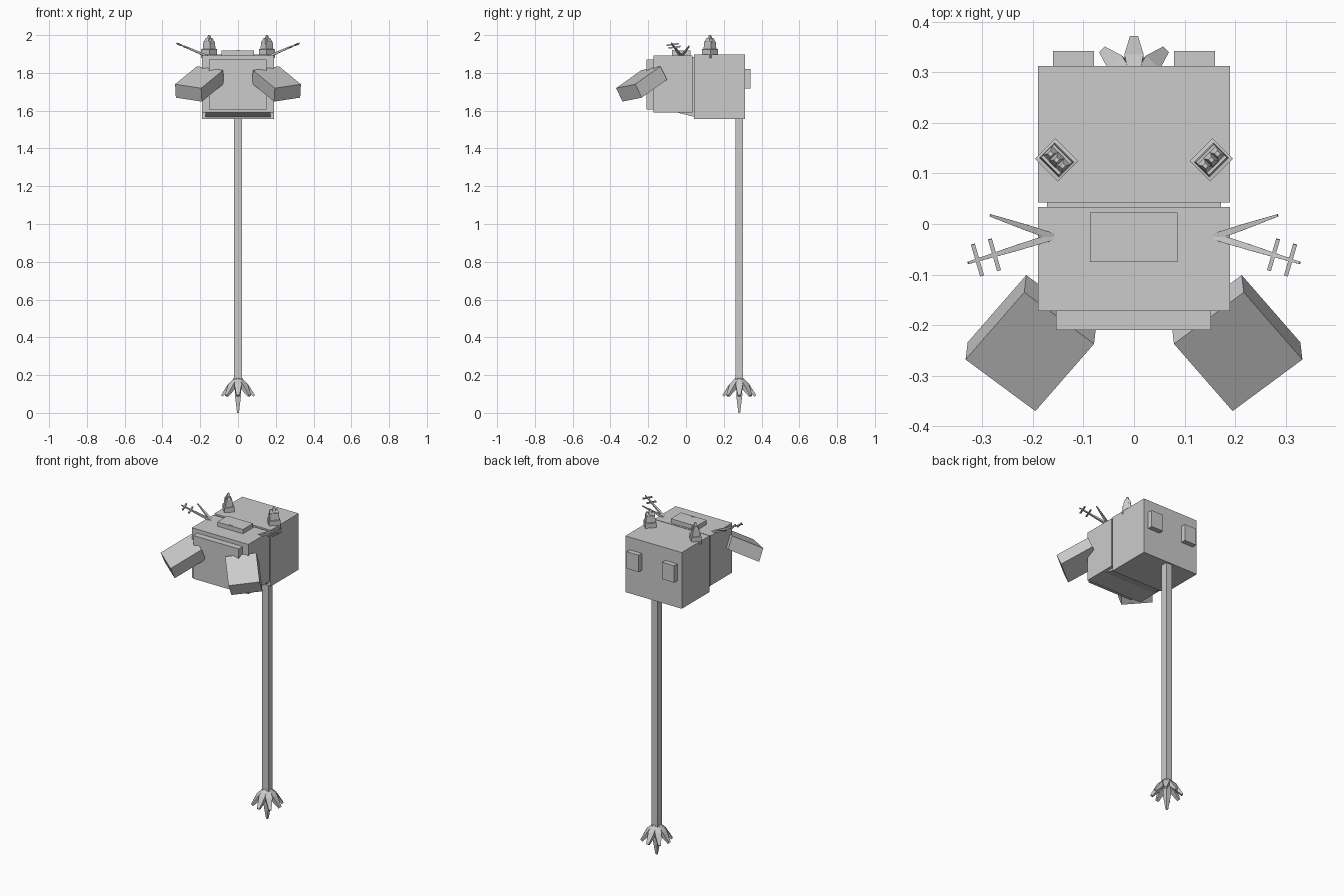
import bpy
import bmesh
import math
from mathutils import Vector, Matrix, Quaternion

cube = bpy.data.objects.get("Cube")
if cube:
    bpy.data.objects.remove(cube, do_unlink=True)

# One plain grey for everything
grey = bpy.data.materials.new("plain_grey")
grey.use_nodes = True
grey.diffuse_color = (0.6, 0.6, 0.6, 1)
shader = next(n for n in grey.node_tree.nodes if n.type == "BSDF_PRINCIPLED")
shader.inputs["Base Color"].default_value = (0.6, 0.6, 0.6, 1)


def finish(name, bm):
    bmesh.ops.recalc_face_normals(bm, faces=bm.faces)
    mesh = bpy.data.meshes.new(name)
    bm.to_mesh(mesh)
    bm.free()
    mesh.materials.append(grey)
    obj = bpy.data.objects.new(name, mesh)
    bpy.context.collection.objects.link(obj)
    return obj


def box(name, x, y, z):
    """Box from (low, high) ranges on each axis."""
    size = Vector((x[1] - x[0], y[1] - y[0], z[1] - z[0]))
    centre = Vector((x[0] + x[1], y[0] + y[1], z[0] + z[1])) / 2
    bm = bmesh.new()
    bmesh.ops.create_cube(bm, size=1, matrix=Matrix.Translation(centre) @ Matrix.Diagonal(size).to_4x4())
    return finish(name, bm)


def loft(name, start, end, stations, spin=0.0):
    """Four-sided bar along a line; stations are (fraction, half width, half depth)."""
    start, end = Vector(start), Vector(end)
    axis = end - start
    turn = axis.to_track_quat("Z", "Y") if axis.xy.length > 0.001 else Quaternion()
    turn = turn @ Quaternion((0, 0, 1), spin)
    bm = bmesh.new()
    rings = []
    for t, w, d in stations:
        ring = [(w, d), (-w, d), (-w, -d), (w, -d)]
        rings.append([bm.verts.new(start + axis * t + turn @ Vector((a, b, 0))) for a, b in ring])
    for low, high in zip(rings, rings[1:]):
        for i in range(4):
            j = (i + 1) % 4
            bm.faces.new((low[i], low[j], high[j], high[i]))
    bm.faces.new(rings[0])
    bm.faces.new(rings[-1])
    return finish(name, bm)


# Body and head blocks
box("rear_body", (-0.19, 0.19), (0.043, 0.312), (1.555, 1.897))
box("front_body", (-0.19, 0.19), (-0.172, 0.034), (1.59, 1.893))
box("body_joint", (-0.172, 0.172), (0.03, 0.05), (1.58, 1.885))
box("face_plate", (-0.154, 0.152), (-0.21, -0.17), (1.607, 1.87))
box("top_plate", (-0.087, 0.086), (-0.075, 0.023), (1.89, 1.919))
box("top_plate_catch", (-0.011, 0.011), (-0.071, -0.065), (1.915, 1.921))

# Sloping wedge under the joint
wedge = box("belly_wedge", (-0.172, 0.172), (-0.045, 0.046), (1.567, 1.60))
for v in wedge.data.vertices:
    if v.co.y < 0 and v.co.z < 1.58:
        v.co.z = 1.59

# Tail pole with a burst of blunt prongs
box("tail_pole", (-0.021, 0.021), (0.261, 0.303), (0.17, 1.56))
hub = Vector((0, 0.282, 0.185))
for i in range(8):
    a = i * math.pi / 4
    out = Vector((math.cos(a), math.sin(a), 0))
    loft(f"tail_prong_{i + 1}", hub + out * 0.008, hub + out * 0.085 - Vector((0, 0, 0.095)),
         [(0, 0.01, 0.008), (0.45, 0.019, 0.014), (1, 0.008, 0.006)])
loft("tail_spike", hub, (hub.x, hub.y, 0), [(0, 0.014, 0.014), (0.5, 0.016, 0.016), (1, 0.005, 0.005)])

for s, side in ((1, "left"), (-1, "right")):
    # Raised panels on the back
    box(f"{side}_back_panel", sorted((s * 0.079, s * 0.16)), (0.31, 0.342), (1.717, 1.82))

    # Slanted arm block
    corner = Vector((s * 0.217, -0.135, 1.835))
    length = Vector((s * 0.116, -0.133, -0.095))
    width = Vector((s * -0.138, -0.102, -0.021))
    depth = Vector((s * -0.004, 0.034, -0.071))
    bm = bmesh.new()
    bmesh.ops.create_cube(bm, size=1)
    for v in bm.verts:
        u = v.co + Vector((0.5, 0.5, 0.5))
        v.co = corner + length * u.x + width * u.y + depth * u.z
    finish(f"{side}_arm", bm)

    # Ear: stepped base with pointed crown
    spin = s * math.pi / 4
    ear = Vector((s * 0.153, 0.127, 1.88))
    loft(f"{side}_ear", ear, ear + Vector((0, 0, 0.1)),
         [(0, 0.032, 0.0285), (0.45, 0.032, 0.0285), (0.46, 0.027, 0.021), (0.85, 0.025, 0.018)], spin)
    along = Vector((math.cos(spin), math.sin(spin), 0))
    for k, tip in ((-1, 1.985), (0, 2.0), (1, 1.985)):
        foot = ear + along * k * 0.017
        foot.z = 1.95
        loft(f"{side}_ear_point_{k + 2}", foot, (foot.x, foot.y, tip),
             [(0, 0.009, 0.014), (0.5, 0.009, 0.012), (1, 0.004, 0.004)], spin)

    # Forked feeler with two cross bars
    root = Vector((s * 0.16, -0.025, 1.887))
    taper = [(0, 0.007, 0.006), (0.4, 0.006, 0.005), (1, 0.0025, 0.0025)]
    front_tip = Vector((s * 0.328, -0.077, 1.958))
    loft(f"{side}_feeler_rear", root, (s * 0.284, 0.017, 1.942), taper)
    loft(f"{side}_feeler_front", root, front_tip, taper)
    for n, t in enumerate((0.69, 0.89)):
        mid = root.lerp(front_tip, t)
        half = Vector((s * 0.009, 0.031, 0.004))
        loft(f"{side}_feeler_bar_{n + 1}", mid - half, mid + half, [(0, 0.004, 0.004), (1, 0.004, 0.004)])
